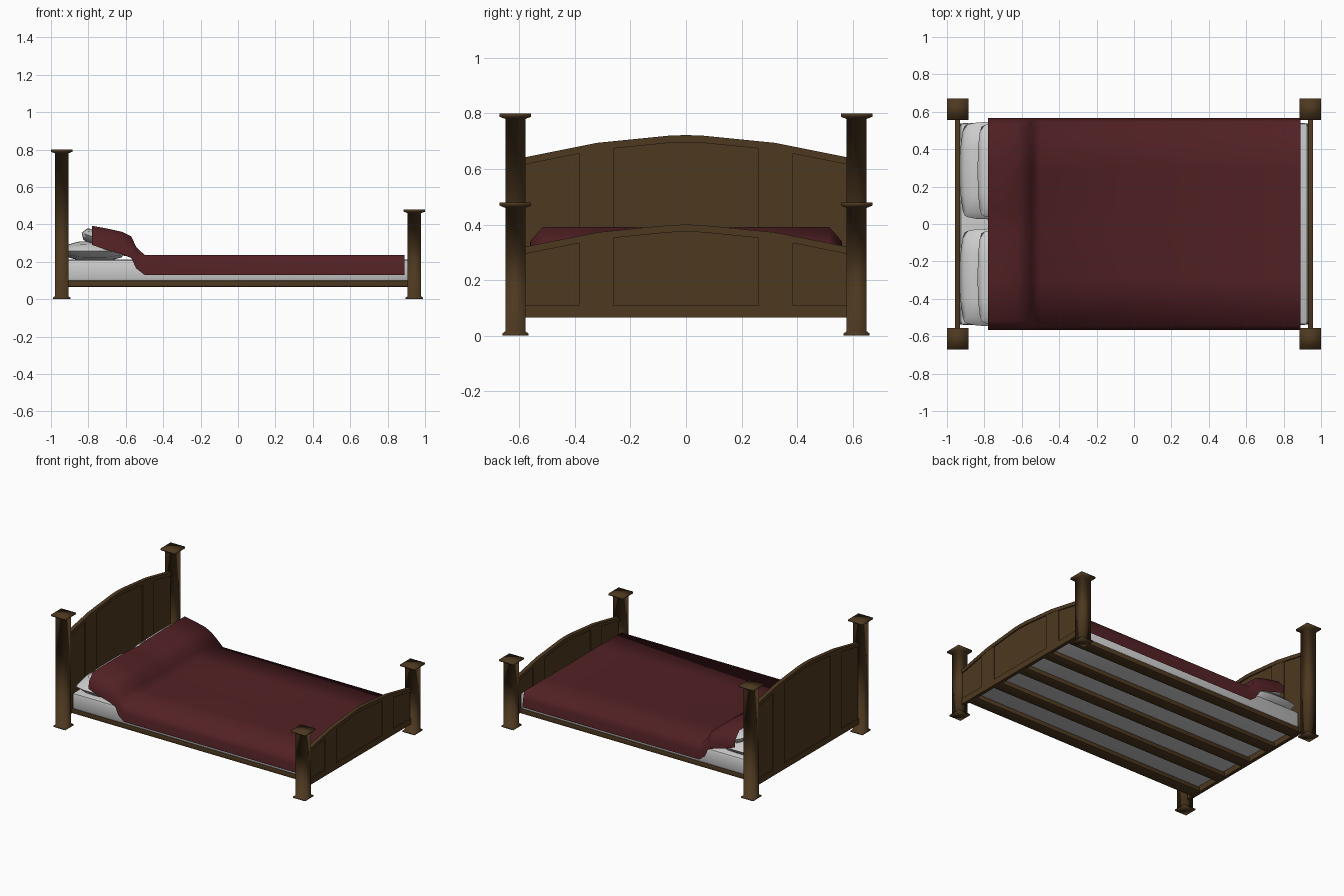
import bpy, bmesh, math

if "Cube" in bpy.data.objects:
    bpy.data.objects.remove(bpy.data.objects["Cube"])


def material(name, rgb):
    m = bpy.data.materials.new(name)
    m.diffuse_color = (*rgb, 1)
    m.use_nodes = True
    m.node_tree.nodes["Principled BSDF"].inputs["Base Color"].default_value = m.diffuse_color
    return m


WOOD = material("dark_wood", (0.075, 0.04, 0.014))
RED = material("red_cloth", (0.085, 0.015, 0.018))


def finish(name, bm, mat=None, smooth=30):
    bmesh.ops.recalc_face_normals(bm, faces=bm.faces)
    me = bpy.data.meshes.new(name)
    bm.to_mesh(me)
    bm.free()
    ob = bpy.data.objects.new(name, me)
    bpy.context.collection.objects.link(ob)
    if mat:
        me.materials.append(mat)
    bpy.ops.object.select_all(action='DESELECT')
    ob.select_set(True)
    bpy.context.view_layer.objects.active = ob
    bpy.ops.object.shade_smooth_by_angle(angle=math.radians(smooth))
    return ob


def loft(bm, rings):
    rows = [[bm.verts.new(p) for p in r] for r in rings]
    n = len(rows[0])
    for a, b in zip(rows, rows[1:]):
        for i in range(n):
            bm.faces.new((a[i], a[(i + 1) % n], b[(i + 1) % n], b[i]))
    bm.faces.new(rows[0])
    bm.faces.new(rows[-1])


def box(name, x, y, z, mat=None, bevel=0.0):
    bm = bmesh.new()
    bmesh.ops.create_cube(bm, size=1)
    for v in bm.verts:
        v.co = [(a + b) / 2 + c * (b - a) for c, (a, b) in zip(v.co, (x, y, z))]
    if bevel:
        bmesh.ops.bevel(bm, geom=bm.edges[:], offset=bevel, segments=2,
                        profile=0.5, affect='EDGES')
    return finish(name, bm, mat)


# square posts with flared feet and flat caps, softly shaded
def post(name, x, y, h):
    prof = [(0, 0.047), (0.008, 0.047), (0.016, 0.036), (h - 0.02, 0.036),
            (h - 0.012, 0.057), (h, 0.057)]
    bm = bmesh.new()
    loft(bm, [[(x + sx * r, y + sy * r, z) for sx, sy in
               ((-1, -1), (1, -1), (1, 1), (-1, 1))] for z, r in prof])
    finish(name, bm, WOOD, 100)


# arched head and foot boards
ARCH = [(0, 0.0), (0.06, -0.002), (0.32, -0.028), (0.58, -0.08)]


def arch(y):
    y = abs(y)
    for (a, za), (b, zb) in zip(ARCH, ARCH[1:]):
        if y <= b:
            return za + (zb - za) * (y - a) / (b - a)
    return ARCH[-1][1]


def strip(name, x, t, y0, y1, low, high):
    marks = [s * a for a, _ in ARCH for s in (-1, 1)]
    ys = sorted({y0, y1, *[m for m in marks if y0 < m < y1]})
    bm = bmesh.new()
    loft(bm, [[(x - t, y, low(y)), (x + t, y, low(y)),
               (x + t, y, high(y)), (x - t, y, high(y))] for y in ys])
    finish(name, bm, WOOD)


def board(name, x, top):
    rail_low = lambda y: top + arch(y) - 0.026
    strip(name + "_panel", x, 0.006, -0.58, 0.58, lambda y: 0.075, rail_low)
    strip(name + "_top_rail", x, 0.014, -0.58, 0.58, rail_low, lambda y: top + arch(y))
    strip(name + "_bottom_rail", x, 0.012, -0.58, 0.58, lambda y: 0.065, lambda y: 0.108)
    for s, side in ((-1, "front"), (1, "back")):
        a, b = sorted((s * 0.26, s * 0.385))
        strip(f"{name}_{side}_stile", x, 0.012, a, b, lambda y: 0.1, rail_low)


for end, x, h, top in (("head", -0.943, 0.80, 0.722), ("foot", 0.943, 0.48, 0.40)):
    board(end + "board", x, top)
    for s, side in ((-1, "front"), (1, "back")):
        post(f"{end}_{side}_post", x, s * 0.614, h)

# lengthwise side rails and slats
for i in range(5):
    y = -0.496 + i * 0.248
    box("side_rail" if i in (0, 4) else "slat", (-0.935, 0.935),
        (y - 0.042, y + 0.042), (0.065, 0.1), WOOD, 0.006)

# mattress
box("mattress", (-0.93, 0.93), (-0.54, 0.54), (0.095, 0.212), None, 0.018)


# puffy pillows, two stacked on each side
def pillow(name, loc, size, tilt):
    bm = bmesh.new()
    n = 6
    ts = [math.sin(math.pi / 2 * (2 * i / n - 1)) for i in range(n + 1)]
    for side in (-1, 1):
        g = [[bm.verts.new((u * (1 - 0.14 * v ** 4) * size[0] / 2,
                            v * (1 - 0.08 * u ** 4) * size[1] / 2,
                            side * math.sqrt(max(0, (1 - u ** 4) * (1 - v ** 4))) * size[2] / 2))
              for v in ts] for u in ts]
        for i in range(n):
            for j in range(n):
                bm.faces.new((g[i][j], g[i + 1][j], g[i + 1][j + 1], g[i][j + 1]))
    bmesh.ops.remove_doubles(bm, verts=bm.verts, dist=1e-4)
    ob = finish(name, bm, None, 80)
    ob.location = loc
    ob.rotation_euler.y = math.radians(tilt)


for s in (-1, 1):
    pillow("lower_pillow", (-0.765, s * 0.285, 0.258), (0.33, 0.52, 0.105), 0)
    pillow("upper_pillow", (-0.695, s * 0.285, 0.304), (0.30, 0.51, 0.095), 20)

# blanket draped over pillows and mattress: (x, top z, hem z, dip between pillows)
ROWS = [(-0.78, 0.392, 0.29, 0.012), (-0.70, 0.378, 0.262, 0.02),
        (-0.62, 0.36, 0.24, 0.02), (-0.57, 0.335, 0.22, 0.015),
        (-0.545, 0.28, 0.165, 0.008), (-0.50, 0.237, 0.13, 0), (0.89, 0.237, 0.13, 0)]
bm = bmesh.new()
rows = []
for x, top, hem, dip in ROWS:
    edge = 0.515 if dip > 0.01 else 0.545
    half = [(0.566, hem), (0.56, hem + (top - hem) * 0.5), (edge, top), (0.29, top), (0.08, top - dip * 0.3)]
    line = [(-y, z) for y, z in half] + [(0, top - dip)] + half[::-1]
    rows.append([bm.verts.new((x, y, z)) for y, z in line])
for a, b in zip(rows, rows[1:]):
    for i in range(len(a) - 1):
        bm.faces.new((a[i], b[i], b[i + 1], a[i + 1]))
finish("blanket", bm, RED, 85)
